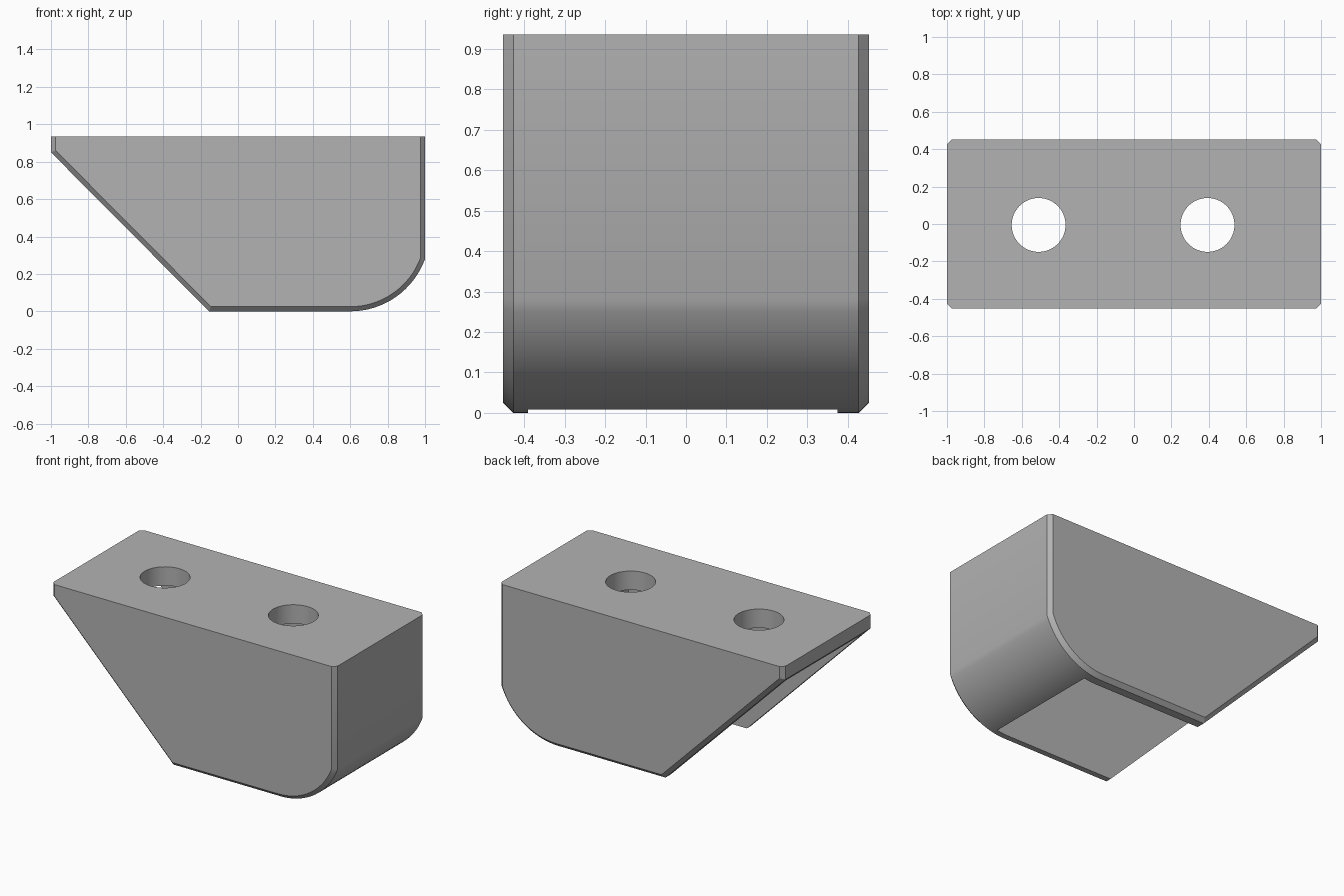
import bpy, bmesh, math
from mathutils import Matrix

if "Cube" in bpy.data.objects:
    bpy.data.objects.remove(bpy.data.objects["Cube"], do_unlink=True)

TOP = 0.935
HALF_Y = 0.452
CHAMFER = 0.025
ARC_X, ARC_R = 0.6, 0.426
ARC_END = math.asin((1 - ARC_X) / ARC_R)
STEPS = 16


def add_object(name, bm):
    mesh = bpy.data.meshes.new(name)
    bmesh.ops.recalc_face_normals(bm, faces=bm.faces[:])
    bm.to_mesh(mesh)
    bm.free()
    obj = bpy.data.objects.new(name, mesh)
    bpy.context.collection.objects.link(obj)
    return obj


def cut(target, cutter):
    cutter.hide_render = True
    mod = target.modifiers.new(cutter.name, "BOOLEAN")
    mod.operation = "DIFFERENCE"
    mod.solver = "EXACT"
    mod.object = cutter
    bpy.ops.object.modifier_apply(modifier=mod.name)
    bpy.data.objects.remove(cutter, do_unlink=True)


# Side profile: flat top, sloped back, flat foot, rounded nose
profile = [(1, TOP), (-1, TOP), (-1, 0.85), (-0.155, 0)]
for i in range(STEPS + 1):
    a = ARC_END * i / STEPS
    profile.append((ARC_X + ARC_R * math.sin(a), ARC_R * (1 - math.cos(a))))

# Body: extruded profile with chamfered side rims, top rim left sharp
bm = bmesh.new()
side = bm.faces.new([bm.verts.new((x, -HALF_Y, z)) for x, z in profile])
ext = bmesh.ops.extrude_face_region(bm, geom=[side], use_keep_orig=True)
verts = [g for g in ext["geom"] if isinstance(g, bmesh.types.BMVert)]
bmesh.ops.translate(bm, verts=verts, vec=(0, 2 * HALF_Y, 0))
bmesh.ops.recalc_face_normals(bm, faces=bm.faces[:])
rims = [e for e in bm.edges
        if abs(e.verts[0].co.y - e.verts[1].co.y) < 0.001
        and min(v.co.z for v in e.verts) < TOP - 0.001]
bmesh.ops.bevel(bm, geom=rims, offset=CHAMFER, offset_type="OFFSET",
                segments=1, affect="EDGES", clamp_overlap=False)
body = add_object("bracket_body", bm)
bpy.context.view_layer.objects.active = body
body.select_set(True)

# Pocket between the side walls, open below and at the slope
x0, x1, y0, y1, z0, z1 = -1.2, 0.68, -0.391, 0.374, -0.2, 0.815
bm = bmesh.new()
bmesh.ops.create_cube(bm, size=1, matrix=Matrix.Translation(
    ((x0 + x1) / 2, (y0 + y1) / 2, (z0 + z1) / 2))
    @ Matrix.Diagonal((x1 - x0, y1 - y0, z1 - z0, 1)))
cut(body, add_object("pocket_cutter", bm))

# Two round holes through the top plate
for x in (-0.51, 0.393):
    bm = bmesh.new()
    bmesh.ops.create_cone(bm, cap_ends=True, segments=64, radius1=0.144,
                          radius2=0.144, depth=0.4,
                          matrix=Matrix.Translation((x, -0.005, TOP)))
    cut(body, add_object("hole_cutter", bm))

bpy.ops.object.shade_smooth_by_angle(angle=math.radians(30))

# Single grey material
grey = bpy.data.materials.new("plain_grey")
grey.use_nodes = True
color = (0.45, 0.45, 0.45, 1)
grey.diffuse_color = color
grey.node_tree.nodes["Principled BSDF"].inputs["Base Color"].default_value = color
body.data.materials.clear()
body.data.materials.append(grey)
